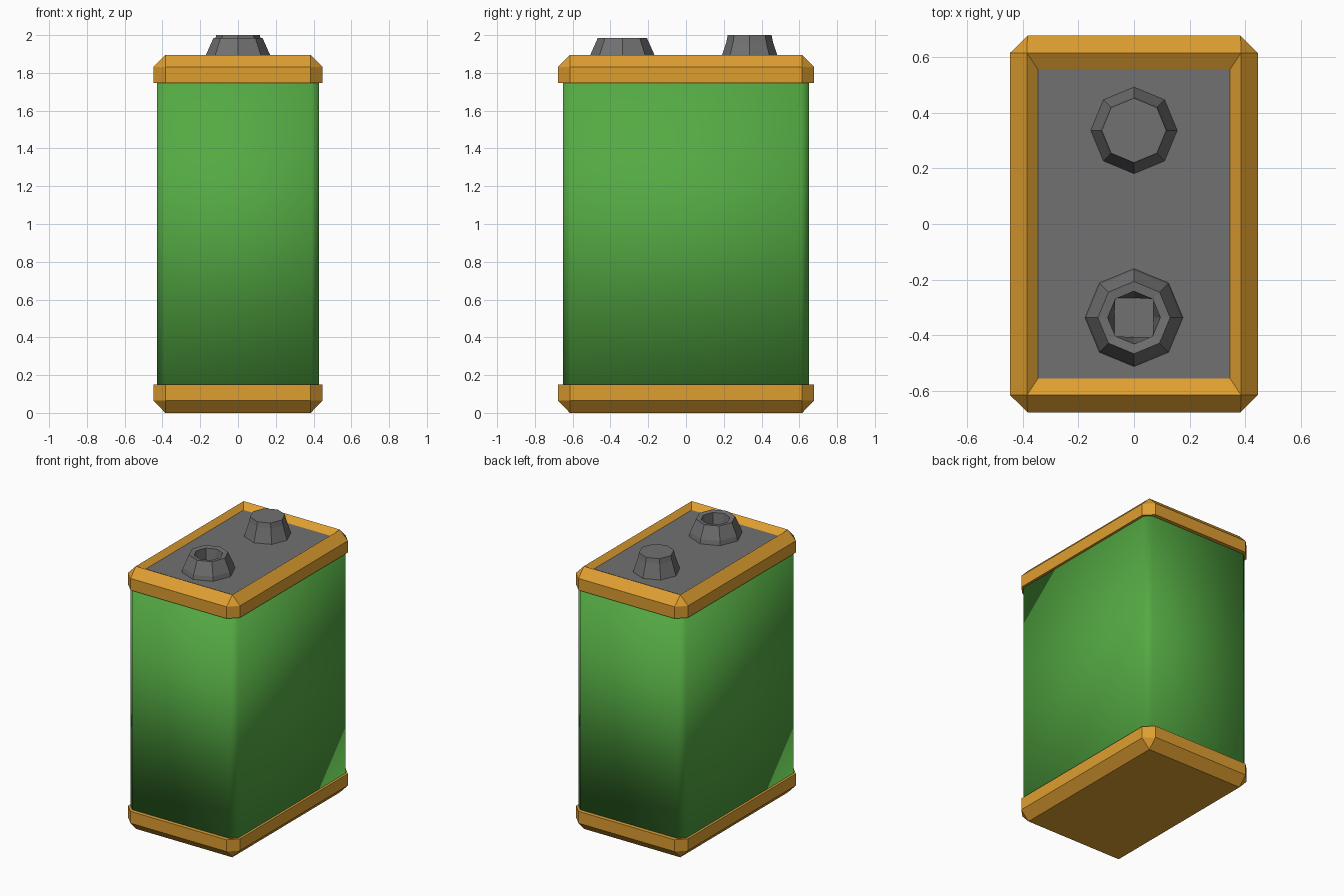
import bpy, bmesh, math

if "Cube" in bpy.data.objects:
    bpy.data.objects.remove(bpy.data.objects["Cube"])


def material(name, rgb):
    m = bpy.data.materials.new(name)
    m.diffuse_color = (*rgb, 1.0)
    m.use_nodes = True
    m.node_tree.nodes["Principled BSDF"].inputs["Base Color"].default_value = m.diffuse_color
    return m


ORANGE = material("orange trim", (0.73, 0.342, 0.03))
GREEN = material("green casing", (0.089, 0.402, 0.056))
GREY = material("grey metal", (0.165, 0.165, 0.165))


def loft(name, rings, mat, smooth=False):
    """Skin a stack of equal-length rings and close both ends."""
    bm = bmesh.new()
    loops = [[bm.verts.new(p) for p in r] for r in rings]
    n = len(loops[0])
    for a, b in zip(loops, loops[1:]):
        for i in range(n):
            j = (i + 1) % n
            bm.faces.new((a[i], a[j], b[j], b[i]))
    bm.faces.new(loops[0][::-1])
    bm.faces.new(loops[-1])
    bmesh.ops.remove_doubles(bm, verts=bm.verts, dist=1e-4)
    bmesh.ops.recalc_face_normals(bm, faces=bm.faces)
    for f in bm.faces:
        f.smooth = smooth
    me = bpy.data.meshes.new(name)
    bm.to_mesh(me)
    bm.free()
    me.materials.append(mat)
    ob = bpy.data.objects.new(name, me)
    bpy.context.collection.objects.link(ob)
    return ob


def rect(hx, hy, c, z):
    """Rectangle with corners cut by c (c = 0 gives sharp corners)."""
    return [(hx, -hy + c, z), (hx, hy - c, z), (hx - c, hy, z), (-hx + c, hy, z),
            (-hx, hy - c, z), (-hx, -hy + c, z), (-hx + c, -hy, z), (hx - c, -hy, z)]


def octagon(y, r, z, r_axis=None):
    """Eight-sided ring; r_axis overrides the radius of the axis corners."""
    pts = []
    for i in range(8):
        q = r_axis if r_axis and i % 2 == 0 else r
        a = math.pi / 4 * i
        pts.append((q * math.cos(a), y + q * math.sin(a), z))
    return pts


# smooth casing
loft("casing", [rect(0.43, 0.65, 0.04, z) for z in (0.13, 1.77)], GREEN, smooth=True)

# bottom and top caps
loft("bottom_cap", [rect(0.385, 0.615, 0, 0), rect(0.447, 0.678, 0.063, 0.065),
                    rect(0.447, 0.678, 0.063, 0.15)], ORANGE)
loft("top_cap", [rect(0.447, 0.678, 0.063, 1.747), rect(0.447, 0.678, 0.063, 1.832),
                 rect(0.385, 0.615, 0, 1.896), rect(0.345, 0.555, 0, 1.86)], ORANGE)

# recessed top plate
loft("top_plate", [rect(0.346, 0.557, 0, z) for z in (1.855, 1.864)], GREY)

# solid terminal
loft("solid_terminal", [octagon(0.337, r, z) for r, z in
                        ((0.157, 1.86), (0.123, 1.965), (0.116, 2.0))], GREY)

# hollow terminal with a socket that narrows to a square floor
loft("hollow_terminal", [octagon(-0.337, r, z) for r, z in
                         ((0.177, 1.86), (0.17, 1.895), (0.13, 1.985), (0.095, 1.98))]
     + [octagon(-0.337, 0.1, 1.89, 0.0707)], GREY)
